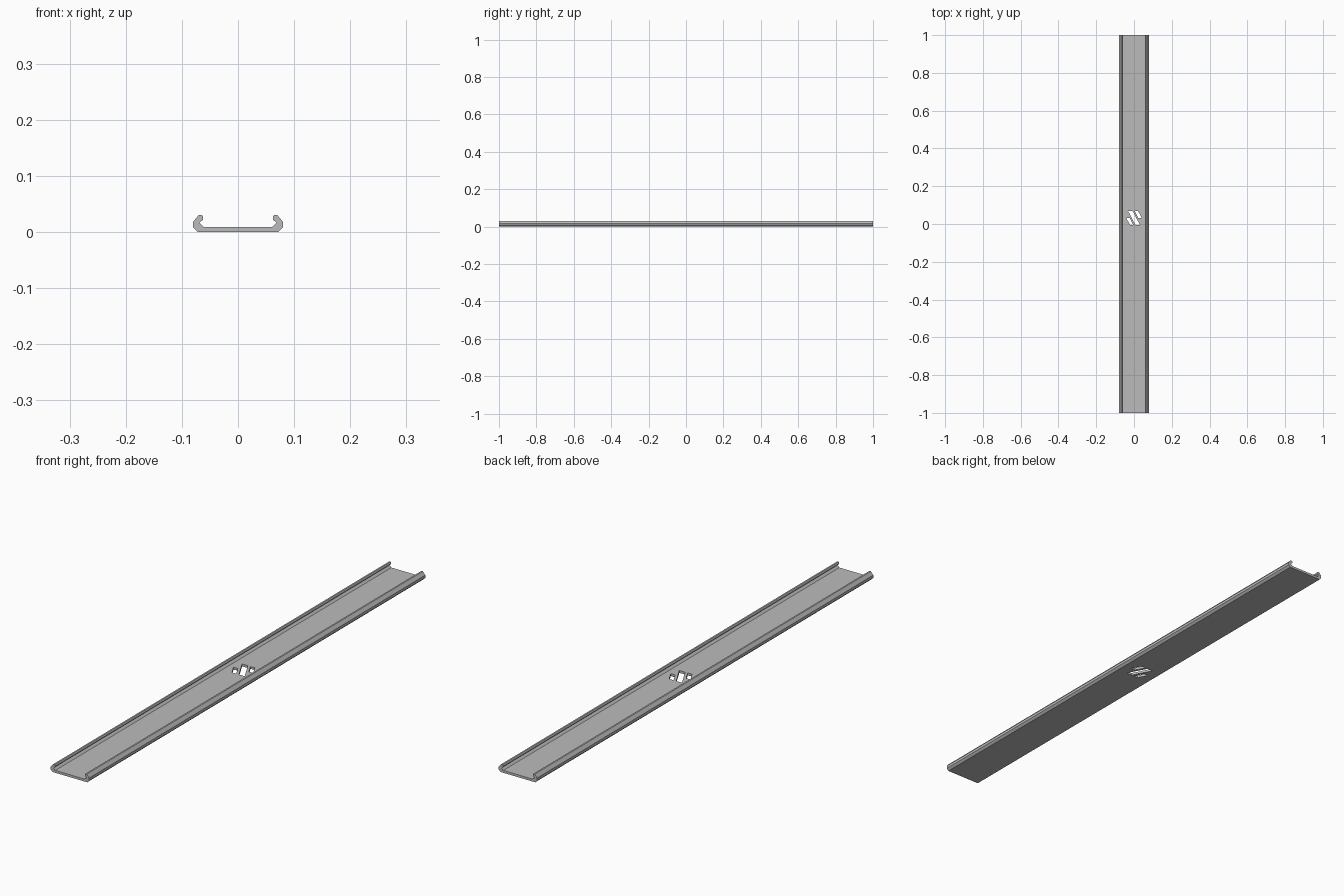
import bpy
import bmesh

cube = bpy.data.objects.get("Cube")
if cube:
    bpy.data.objects.remove(cube, do_unlink=True)

# Plain metal grey
metal = bpy.data.materials.new("metal_grey")
metal.use_nodes = True
metal.diffuse_color = (0.5, 0.5, 0.5, 1)
metal.node_tree.nodes["Principled BSDF"].inputs["Base Color"].default_value = (0.5, 0.5, 0.5, 1)


def prism(name, points, shift):
    """Extrude a closed polygon along the shift vector."""
    bm = bmesh.new()
    face = bm.faces.new([bm.verts.new(p) for p in points])
    swept = bmesh.ops.extrude_face_region(bm, geom=[face])
    moved = [v for v in swept["geom"] if isinstance(v, bmesh.types.BMVert)]
    bmesh.ops.translate(bm, verts=moved, vec=shift)
    bmesh.ops.recalc_face_normals(bm, faces=bm.faces)
    mesh = bpy.data.meshes.new(name)
    bm.to_mesh(mesh)
    bm.free()
    mesh.materials.append(metal)
    obj = bpy.data.objects.new(name, mesh)
    bpy.context.collection.objects.link(obj)
    return obj


# Channel with lips curled inwards: half section, mirrored across x
half = [(0.072, 0), (0.080, 0.008), (0.080, 0.018), (0.070, 0.030),
        (0.064, 0.030), (0.062, 0.027), (0.062, 0.022), (0.069, 0.016),
        (0.061, 0.009)]
section = half + [(-x, z) for x, z in reversed(half)]
channel = prism("channel", [(x, -1, z) for x, z in section], (0, 2, 0))

# Slanted slots through the floor: one long, two short
MID_Y = 0.032
long_slot = [(-0.032, 0.038), (-0.008, 0.038), (0.032, -0.038), (0.008, -0.038)]
short_slot = [(0.003, 0.038), (0.021, 0.038), (0.041, 0), (0.023, 0)]
opposite_slot = [(-x, -y) for x, y in short_slot]

for name, outline in (("long_slot_cutter", long_slot),
                      ("right_slot_cutter", short_slot),
                      ("left_slot_cutter", opposite_slot)):
    cutter = prism(name, [(x, y + MID_Y, -0.02) for x, y in outline], (0, 0, 0.06))
    cutter.hide_render = True
    cutter.hide_set(True)
    cut = channel.modifiers.new(name, 'BOOLEAN')
    cut.operation = 'DIFFERENCE'
    cut.solver = 'EXACT'
    cut.object = cutter
